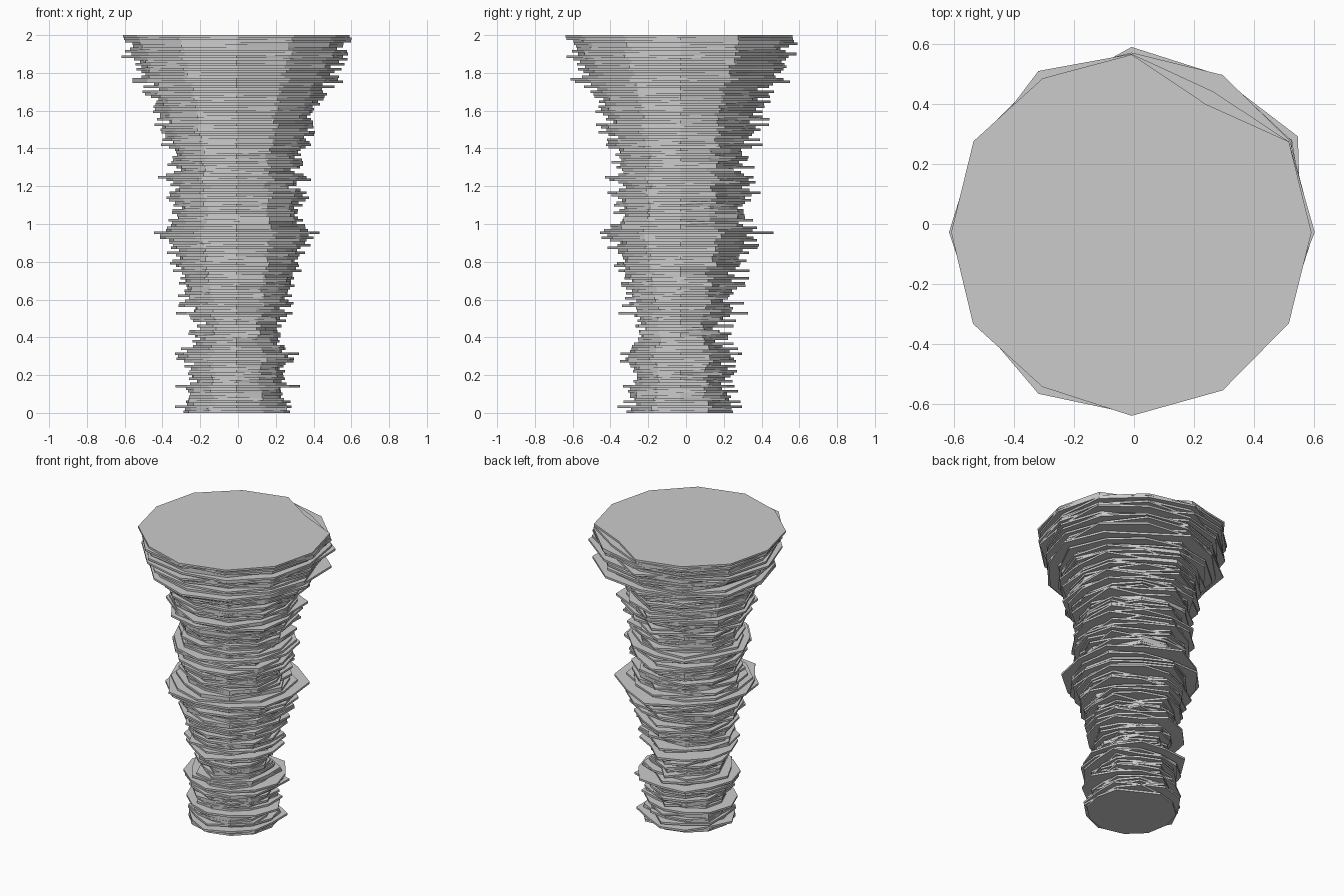
import bpy
import bmesh
import math
import random

random.seed(12)

cube = bpy.data.objects.get("Cube")
if cube:
    bpy.data.objects.remove(cube, do_unlink=True)

SIDES = 12
LAYERS = 150
HEIGHT = 2.0
AXIS_X, AXIS_Y = -0.008, -0.028
DENTED_CORNER = 2
BACK_CORNERS = (1, 3)

# Height and mean radius of the column
PROFILE = [(0, .285), (.04, .285), (.12, .24), (.2, .24), (.3, .28), (.38, .22),
           (.45, .195), (.52, .25), (.6, .27), (.7, .285), (.8, .3), (.88, .345),
           (.95, .395), (1.03, .325), (1.2, .33), (1.3, .325), (1.4, .345), (1.5, .39),
           (1.6, .42), (1.7, .455), (1.8, .515), (1.9, .56), (2, .605)]

# Heights of the slabs that stick out, and by how much
LEDGES = [(.03, .03), (.14, .07), (.31, .05), (.53, .06), (.78, .04), (.92, .04),
          (.96, .04), (1.17, .05), (1.24, .06), (1.52, .03), (1.76, .07), (1.89, .03)]


def mean_radius(z):
    for (z0, r0), (z1, r1) in zip(PROFILE, PROFILE[1:]):
        if z <= z1:
            return r0 + (r1 - r0) * (z - z0) / (z1 - z0)
    return PROFILE[-1][1]


def add_slab(bm, z, thickness, radii):
    """Flat polygonal prism with its own radius at every corner."""
    rings = []
    for level in (z, z + thickness):
        ring = []
        for i, r in enumerate(radii):
            a = math.tau * i / SIDES
            ring.append(bm.verts.new((AXIS_X + r * math.cos(a),
                                      AXIS_Y + r * math.sin(a), level)))
        rings.append(ring)
    low, high = rings
    bm.faces.new(low[::-1])
    bm.faces.new(high)
    for i in range(SIDES):
        j = (i + 1) % SIDES
        bm.faces.new((low[i], low[j], high[j], high[i]))


# Stone colour
stone = bpy.data.materials.new("light_grey_stone")
stone.use_nodes = True
grey = (0.6, 0.6, 0.6, 1)
stone.diffuse_color = grey
stone.node_tree.nodes["Principled BSDF"].inputs["Base Color"].default_value = grey

# Stack of irregular slabs
bm = bmesh.new()
thickness = HEIGHT / LAYERS
for layer in range(LAYERS):
    z = layer * thickness
    is_end = layer in (0, LAYERS - 1)
    is_top = layer == LAYERS - 1
    radius = mean_radius(z + thickness / 2)
    if not is_end:
        radius += random.triangular(-.04, .04)
    for ledge_z, extra in LEDGES:
        if z <= ledge_z < z + thickness:
            radius = mean_radius(z) + extra
    wobble = .012 if is_end else .03
    radii = [min(radius + random.uniform(-wobble, wobble), .63) for _ in range(SIDES)]
    # The back is rougher, and one corner is dented differently in each slab
    if not is_end:
        for corner in BACK_CORNERS:
            radii[corner] = min(radius + random.uniform(-.035, .06), .65)
    dent = .82 if is_top else random.uniform(.82, 1.1)
    radii[DENTED_CORNER] = min(radius * dent, .645)
    add_slab(bm, z, thickness, radii)

mesh = bpy.data.meshes.new("slab_column")
bm.to_mesh(mesh)
bm.free()
mesh.materials.append(stone)
column = bpy.data.objects.new("slab_column", mesh)
bpy.context.collection.objects.link(column)
